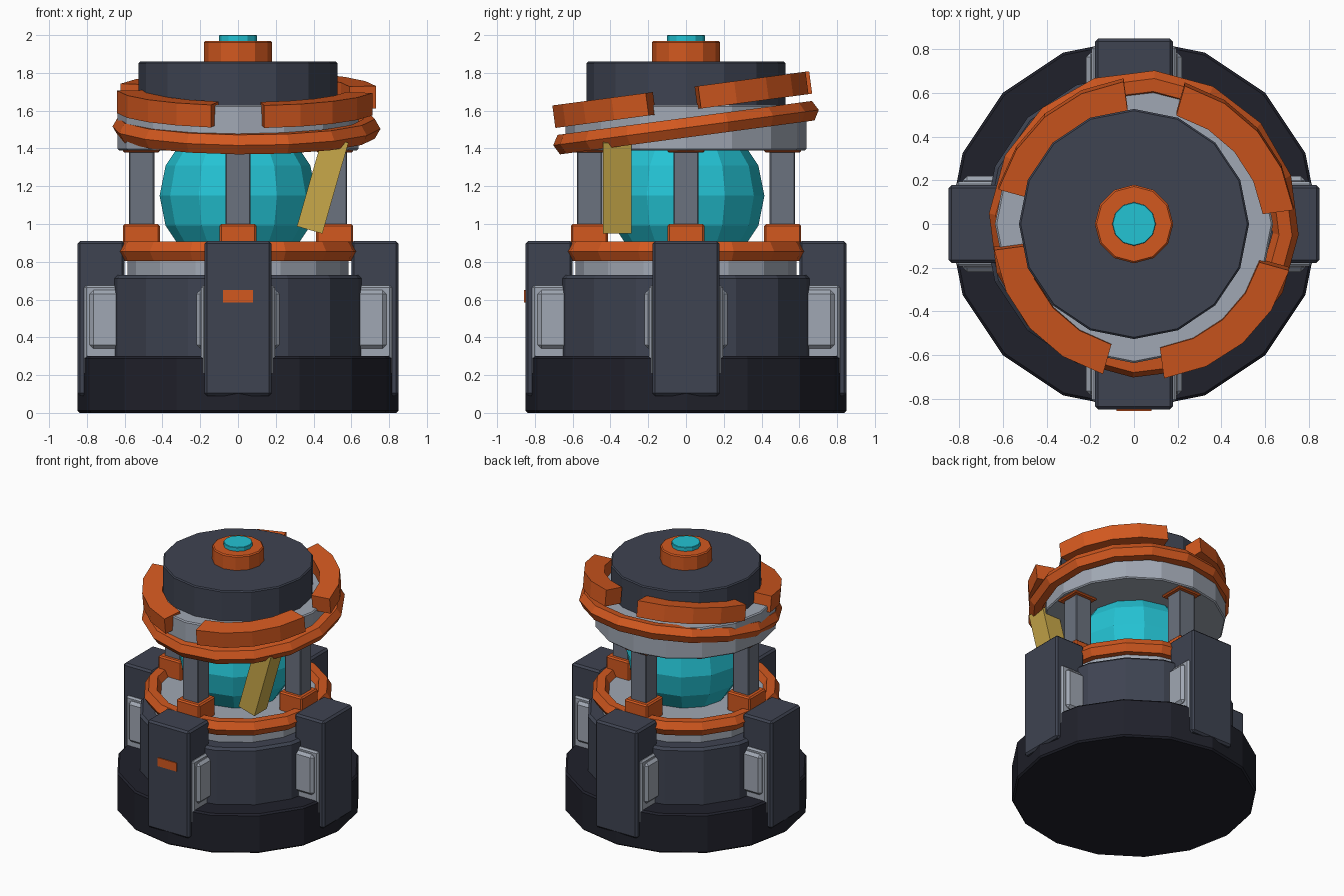
import bpy, bmesh, math
from mathutils import Matrix, Vector

old = bpy.data.objects.get("Cube")
if old:
    bpy.data.objects.remove(old, do_unlink=True)


def material(name, hex_code):
    rgb = [int(hex_code[i:i + 2], 16) / 255 for i in (0, 2, 4)]
    lin = [c / 12.92 if c < 0.04 else ((c + 0.055) / 1.055) ** 2.4 for c in rgb]
    m = bpy.data.materials.new(name)
    m.use_nodes = True
    m.diffuse_color = (*lin, 1)
    m.node_tree.nodes["Principled BSDF"].inputs["Base Color"].default_value = (*lin, 1)
    return m


BLACK = material("near black", "20212b")
DARK = material("dark slate", "3e4351")
MID = material("mid grey", "6b727f")
LIGHT = material("light grey", "a0a7b3")
ORANGE = material("orange", "d2581f")
CYAN = material("cyan", "24c3d4")
YELLOW = material("mustard yellow", "c9a94a")


def finish(name, bm, mat, matrix=None, bevel=0):
    bmesh.ops.recalc_face_normals(bm, faces=bm.faces[:])
    mesh = bpy.data.meshes.new(name)
    bm.to_mesh(mesh)
    bm.free()
    mesh.materials.append(mat)
    ob = bpy.data.objects.new(name, mesh)
    bpy.context.collection.objects.link(ob)
    if matrix:
        ob.matrix_world = matrix
    if bevel:
        mod = ob.modifiers.new("bevel", "BEVEL")
        mod.width = bevel
        mod.segments = 1
    return ob


def box(name, lo, hi, mat, matrix=None, bevel=0.0):
    lo, hi = Vector(lo), Vector(hi)
    bm = bmesh.new()
    bmesh.ops.create_cube(bm, size=1)
    for v in bm.verts:
        v.co = (lo + hi) / 2 + v.co * (hi - lo)
    return finish(name, bm, mat, matrix, bevel)


def sweep(name, section, mat, sides=16, start=0, arc=360, closed=True, matrix=None):
    """Turn a closed (radius, height) section round z, fully or over an arc."""
    bm = bmesh.new()
    full = arc == 360
    rings = []
    for i in range(sides if full else sides + 1):
        a = math.radians(start + arc * i / sides)
        rings.append([bm.verts.new((r * math.cos(a), r * math.sin(a), z)) for r, z in section])
    n = len(section)
    for i in range(sides):
        a, b = rings[i], rings[(i + 1) % len(rings)]
        for j in range(n if closed else n - 1):
            k = (j + 1) % n
            bm.faces.new((a[j], b[j], b[k], a[k]))
    if not closed:
        bm.faces.new([r[0] for r in rings])
        bm.faces.new([r[-1] for r in rings])
    elif not full:
        bm.faces.new(rings[0])
        bm.faces.new(rings[-1])
    return finish(name, bm, mat, matrix)


def disc(name, radius, z0, z1, mat, sides=16, c=0.008):
    section = [(radius - c, z0), (radius, z0 + c), (radius, z1 - c), (radius - c, z1)]
    return sweep(name, section, mat, sides, closed=False)


def hex_section(radius, z, r):
    return [(radius + r * math.cos(math.radians(60 * i)),
             z + r * math.sin(math.radians(60 * i))) for i in range(6)]


# Base and lower body
disc("base", 0.85, 0, 0.3, BLACK, c=0.012)
disc("lower_drum", 0.69, 0.28, 0.73, DARK, c=0.018)
disc("lower_plate", 0.585, 0.7, 0.86, LIGHT)
sweep("lower_ring", hex_section(0.6, 0.855, 0.06), ORANGE)

# Four-fold parts: buttresses, side panels and pillars
for i, side in enumerate(("front", "left", "back", "right")):
    turn = Matrix.Rotation(math.radians(90 * i), 4, "Z")
    box(side + "_buttress", (-0.178, -0.85, 0.09), (0.178, -0.6, 0.91), DARK, turn, 0.014)
    box(side + "_panel", (-0.195, -0.815, 0.2), (0.195, -0.6, 0.675), LIGHT, turn, 0.012)
    box(side + "_panel_face", (-0.22, -0.785, 0.34), (0.22, -0.62, 0.65), LIGHT, turn, 0.02)
    box(side + "_pillar", (-0.067, -0.577, 0.88), (0.067, -0.443, 1.42), MID, turn, 0.006)
    box(side + "_pillar_foot", (-0.098, -0.61, 0.85), (0.098, -0.414, 1.0), ORANGE, turn, 0.01)
    box(side + "_pillar_collar", (-0.098, -0.61, 1.378), (0.098, -0.414, 1.43), ORANGE, turn, 0.008)
box("front_button", (-0.08, -0.857, 0.585), (0.08, -0.84, 0.65), ORANGE)

# Faceted core
bm = bmesh.new()
bmesh.ops.create_uvsphere(bm, u_segments=12, v_segments=8, radius=0.415)
finish("core", bm, CYAN, Matrix.Translation((0, 0, 1.15)))

# Leaning bar
lean = Matrix.Translation((0.44, -0.364, 1.18)) @ Matrix.Rotation(math.radians(16), 4, "Y")
box("leaning_bar", (-0.07, -0.075, -0.22), (0.07, 0.075, 0.28), YELLOW, lean)

# Upper body and cap
disc("upper_plate", 0.637, 1.39, 1.63, LIGHT)
disc("cap", 0.527, 1.62, 1.86, DARK)
disc("cap_boss", 0.18, 1.85, 1.97, ORANGE, 12)
disc("cap_light", 0.1, 1.96, 2.0, CYAN, 12, 0.003)

# Tilted ring with four arc blocks above it
tilt = (Matrix.Translation((0.045, 0, 1.51)) @ Matrix.Rotation(math.radians(7.6), 4, "X")
        @ Matrix.Rotation(math.radians(-4), 4, "Z"))
sweep("tilted_ring", hex_section(0.651, 0, 0.06), ORANGE, matrix=tilt)
block = [(0.55, 0.09), (0.692, 0.09), (0.692, 0.21), (0.55, 0.21)]
for i in range(4):
    sweep("arc_block_%d" % (i + 1), block, ORANGE, 4, 90 * i + 11.7, 66.6, matrix=tilt)
